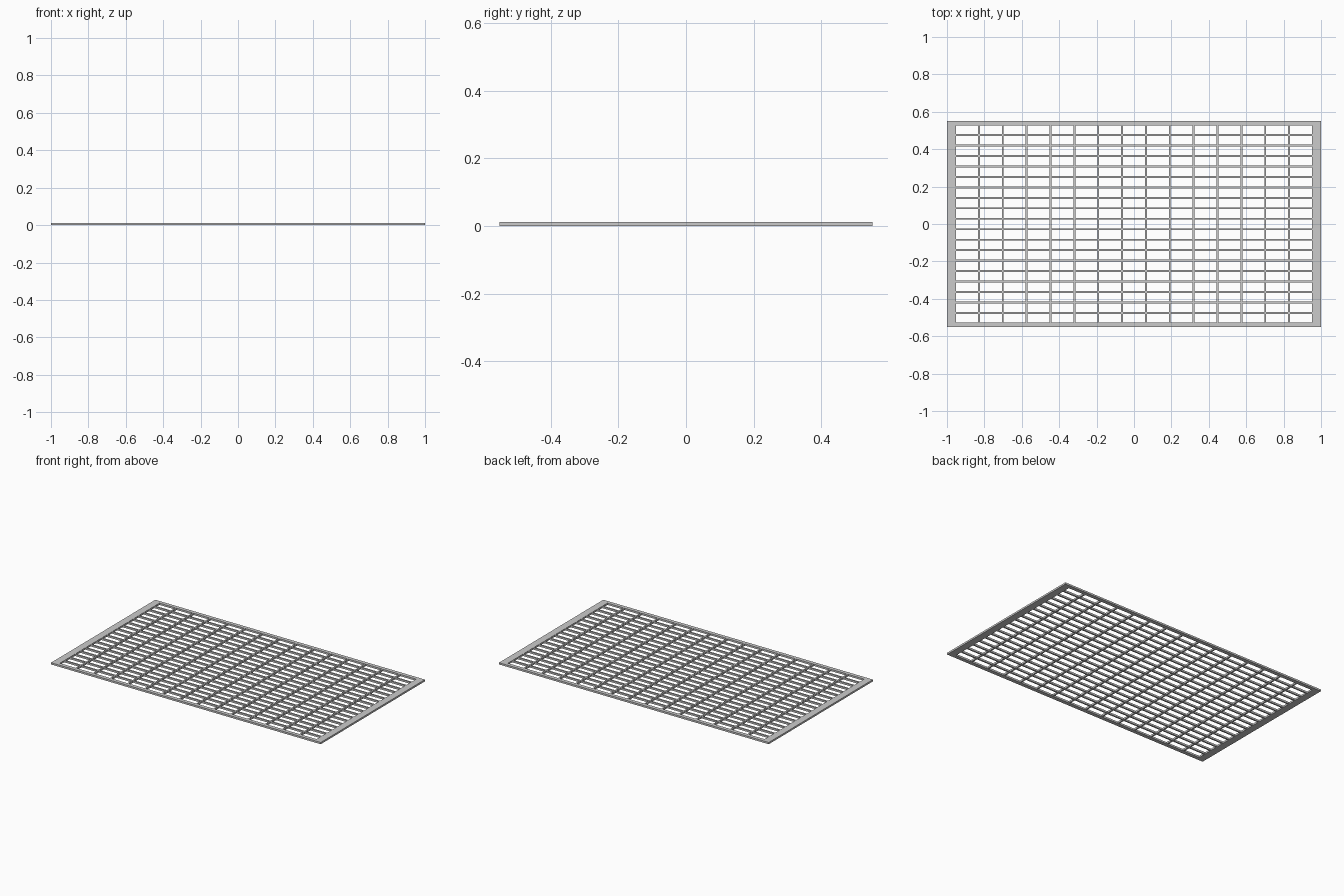
import bpy, bmesh

if "Cube" in bpy.data.objects:
    bpy.data.objects.remove(bpy.data.objects["Cube"])

HX, HY, T = 1.0, 0.552, 0.012      # outer half sizes, thickness
IX, IY = 0.952, 0.527              # half sizes of the perforated field
COLS, ROWS, BAR = 15, 19, 0.010    # openings and bar width between them


def cuts(outer, inner, count):
    """Grid lines along one axis: border, then alternating opening / bar."""
    hole = (2 * inner - (count - 1) * BAR) / count
    lines = [-outer]
    for i in range(count):
        start = -inner + i * (hole + BAR)
        lines += [start, start + hole]
    return lines + [outer]


xs, ys = cuts(HX, IX, COLS), cuts(HY, IY, ROWS)
bm = bmesh.new()
verts = [[bm.verts.new((x, y, 0)) for y in ys] for x in xs]

# solid cells of the plate; odd/odd cells are the openings
for i in range(len(xs) - 1):
    for j in range(len(ys) - 1):
        if not (i % 2 and j % 2):
            bm.faces.new((verts[i][j], verts[i + 1][j],
                          verts[i + 1][j + 1], verts[i][j + 1]))

# thicken the sheet into a plate
result = bmesh.ops.extrude_face_region(bm, geom=bm.faces[:])
for v in result["geom"]:
    if isinstance(v, bmesh.types.BMVert):
        v.co.z = T
bmesh.ops.recalc_face_normals(bm, faces=bm.faces[:])

mesh = bpy.data.meshes.new("grille_plate")
bm.to_mesh(mesh)
bm.free()
bpy.context.collection.objects.link(bpy.data.objects.new("grille_plate", mesh))
